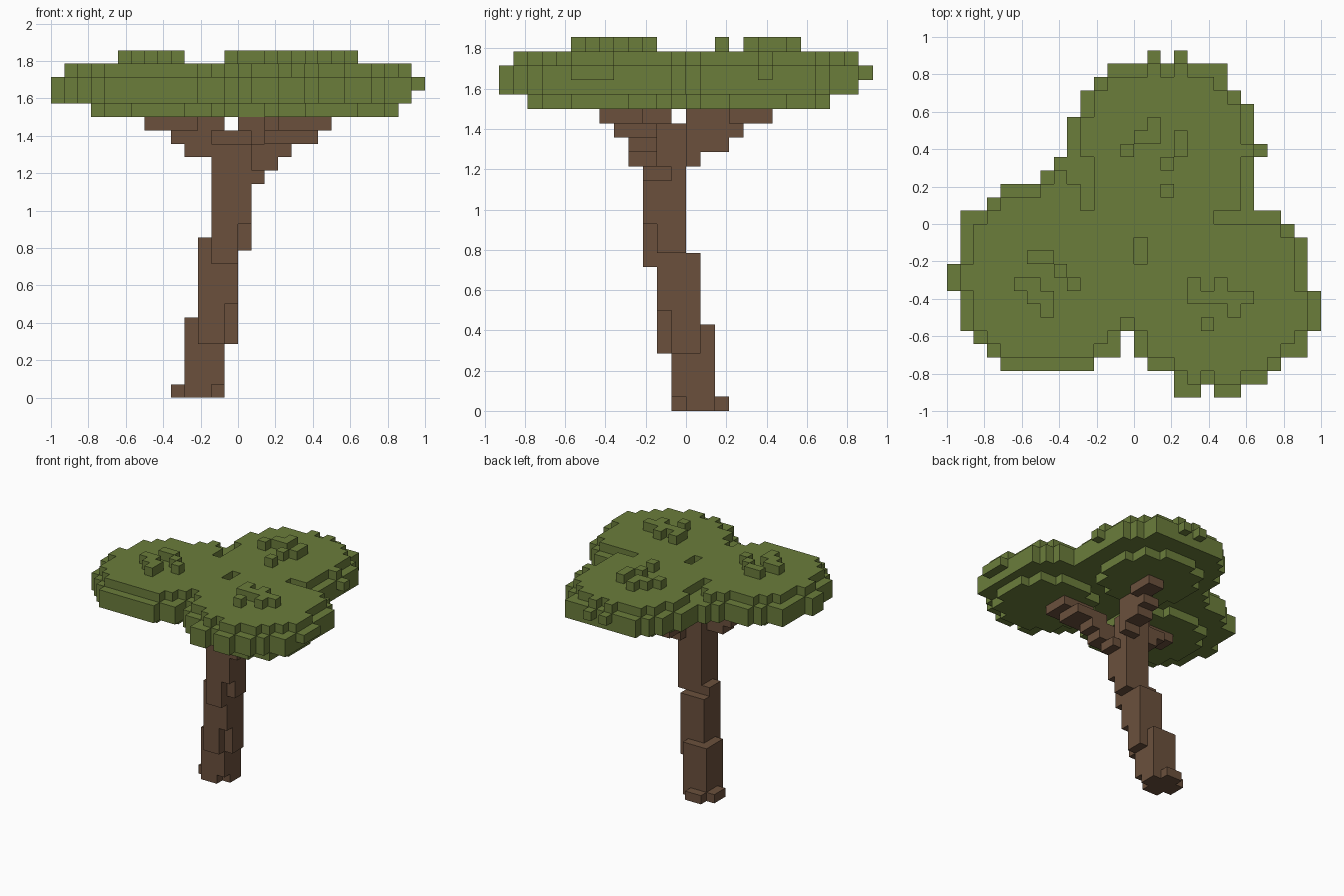
import bpy
import bmesh
from mathutils import Vector

cube = bpy.data.objects.get("Cube")
if cube:
    bpy.data.objects.remove(cube, do_unlink=True)

UNIT = 1 / 14  # edge length of one block


def make_material(name, color):
    mat = bpy.data.materials.new(name)
    mat.diffuse_color = (*color, 1)
    mat.use_nodes = True
    bsdf = mat.node_tree.nodes["Principled BSDF"]
    bsdf.inputs["Base Color"].default_value = (*color, 1)
    bsdf.inputs["Roughness"].default_value = 0.9
    return mat


BARK = make_material("bark brown", (0.147, 0.081, 0.046))
LEAF = make_material("leaf green", (0.147, 0.205, 0.044))


def box(x0, x1, y0, y1, z0, z1):
    """Set of unit blocks filling a box."""
    return {(x, y, z) for x in range(x0, x1) for y in range(y0, y1) for z in range(z0, z1)}


def boxes(*specs):
    return set().union(*(box(*s) for s in specs))


def build(name, cells, mat):
    """Mesh the outer faces of a set of unit blocks."""
    bm = bmesh.new()
    verts = {}

    def vert(p):
        if p not in verts:
            verts[p] = bm.verts.new(Vector(p) * UNIT)
        return verts[p]

    for cell in sorted(cells):
        for axis in range(3):
            u, v = (axis + 1) % 3, (axis + 2) % 3
            for side in (0, 1):
                near = list(cell)
                near[axis] += 2 * side - 1
                if tuple(near) in cells:
                    continue
                loop = []
                for du, dv in ((0, 0), (1, 0), (1, 1), (0, 1)):
                    p = list(cell)
                    p[axis] += side
                    p[u] += du
                    p[v] += dv
                    loop.append(vert(tuple(p)))
                bm.faces.new(loop if side else loop[::-1])
    mesh = bpy.data.meshes.new(name)
    bm.to_mesh(mesh)
    bm.free()
    mesh.materials.append(mat)
    obj = bpy.data.objects.new(name, mesh)
    bpy.context.collection.objects.link(obj)
    return obj


# Leaning trunk: three offset sections with stepped joints and small root blocks
build("trunk", boxes(
    (-4, -2, -1, 3, 0, 1), (-5, -1, 0, 2, 0, 1), (-4, -1, -1, 2, 1, 6),
    (-3, -1, -2, 1, 4, 11), (-1, 0, -1, 1, 4, 11), (-1, 0, -2, -1, 7, 11),
    (-3, -2, -2, 0, 11, 12),
    (-2, 0, -3, 0, 10, 17), (0, 1, -2, 0, 11, 13), (0, 1, -3, 0, 13, 17),
    (-2, 1, -3, 0, 17, 19), (-2, 1, -2, 0, 19, 20)), BARK)

# Three branches climbing outward to the leaf lobes
build("branch_left_front", boxes(
    (1, 2, -3, -1, 16, 17), (1, 3, -4, -2, 17, 18), (1, 4, -4, -2, 18, 19),
    (2, 6, -5, -2, 19, 20), (3, 7, -6, -3, 20, 21)), BARK)
build("branch_back", boxes(
    (0, 2, 0, 1, 17, 18), (0, 2, 0, 3, 18, 19), (0, 2, 0, 4, 19, 20),
    (0, 2, 0, 3, 20, 21), (1, 3, 3, 6, 20, 21)), BARK)
build("branch_right_front", boxes(
    (-4, -2, -3, -1, 18, 19), (-5, -2, -3, -1, 19, 20),
    (-7, -3, -4, -2, 20, 21), (-3, -1, -3, -1, 20, 21)), BARK)

# Canopy plan: block rows from front to back, each a list of x runs
ROWS = [
    [(3, 5), (6, 8)], [(3, 10)], [(-10, -3), (1, 11)], [(-11, -1), (0, 13)],
    [(-12, -1), (0, 13)], [(-13, 14)], [(-13, 14)], [(-13, 14)],
    [(-14, 13)], [(-14, 13)], [(-13, 13)], [(-13, 13)], [(-13, 12)],
    [(-13, 11)], [(-11, 9)], [(-10, 9)], [(-7, 9)], [(-6, 9)], [(-5, 10)],
    [(-5, 9)], [(-5, 9)], [(-4, 9)], [(-4, 8)], [(-3, 7)], [(-2, 7)],
    [(1, 2), (3, 4)],
]
plan = {(x, y) for y, runs in enumerate(ROWS, -13) for a, b in runs for x in range(a, b)}


def shrink(cells):
    """Drop every cell that touches the rim."""
    return {(x, y) for x, y in cells
            if {(x + 1, y), (x - 1, y), (x, y + 1), (x, y - 1)} <= cells}


def area(x0, x1, y0, y1):
    return {(x, y) for x in range(x0, x1) for y in range(y0, y1)}


def disc(cx, cy, r):
    return {(x, y) for x, y in plan if (x + 0.5 - cx) ** 2 + (y + 0.5 - cy) ** 2 < r * r}


# Notches between the lobes and the pit where they meet
notches = (area(0, 1, -3, -1) | area(6, 9, 0, 1)
           | area(-4, -3, 1, 3) | area(-5, -3, 3, 5))
# Blocks that stick out of the upper rim layer only
spurs = {(1, 12), (3, 12), (9, 5), (13, -8), (13, -7), (13, -6)}

layers = {
    21: disc(-6, -4, 5.1) | disc(7, -6, 5.1) | disc(2, 5, 5.1),
    22: plan - spurs,
    23: plan,
    24: shrink(plan) - notches,
}
build("leaf_canopy", {(x, y, z) for z, cells in layers.items() for x, y in cells}, LEAF)

# Scattered leaf blocks on top of each lobe
build("leaf_tufts_back", boxes(
    (-1, 0, 5, 6, 25, 26), (0, 1, 6, 7, 25, 26), (1, 2, 6, 8, 25, 26),
    (3, 4, 5, 7, 25, 26), (2, 3, 4, 5, 25, 26), (2, 3, 2, 3, 25, 26)), LEAF)
build("leaf_tufts_right_front", boxes(
    (-8, -6, -3, -2, 25, 26), (-6, -5, -4, -3, 25, 26), (-5, -4, -5, -4, 25, 26),
    (-9, -7, -5, -4, 25, 26), (-8, -6, -6, -5, 25, 26), (-7, -6, -7, -6, 25, 26)), LEAF)
build("leaf_tufts_left_front", boxes(
    (4, 5, -5, -4, 25, 26), (6, 7, -5, -4, 25, 26), (4, 9, -6, -5, 25, 26),
    (7, 8, -7, -6, 25, 26), (5, 6, -8, -7, 25, 26)), LEAF)
